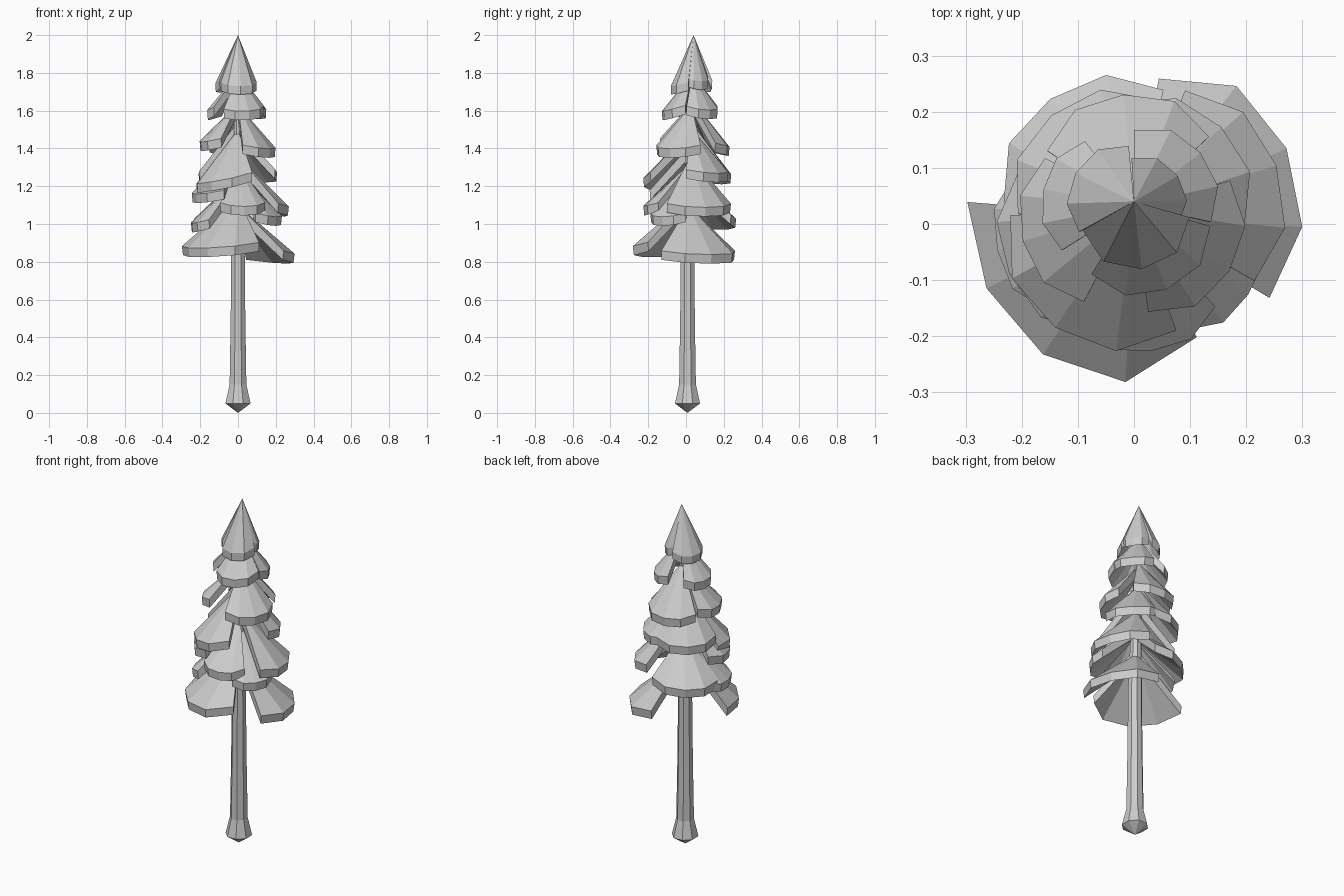
import bpy, bmesh
from math import sin, cos, radians, pi

if "Cube" in bpy.data.objects:
    bpy.data.objects.remove(bpy.data.objects["Cube"])


def axis_y(z):
    # the crown leans slightly towards the back
    return 0.008 + 0.032 * max(0.0, z - 0.9) / 1.1


def finish(name, bm):
    bmesh.ops.recalc_face_normals(bm, faces=bm.faces)
    me = bpy.data.meshes.new(name)
    bm.to_mesh(me)
    bm.free()
    ob = bpy.data.objects.new(name, me)
    bpy.context.collection.objects.link(ob)
    return ob


def trunk():
    # eight-sided trunk with flared foot and pointed ends
    profile = [(0.072, 0.05), (0.048, 0.15), (0.042, 0.5), (0.038, 0.9),
               (0.026, 1.4), (0.015, 1.75)]
    n = 8
    bm = bmesh.new()
    rings = [[bm.verts.new((r * cos(2 * pi * (i + 0.5) / n),
                            axis_y(z) + r * sin(2 * pi * (i + 0.5) / n), z))
              for i in range(n)] for r, z in profile]
    foot = bm.verts.new((0, axis_y(0), 0))
    top = bm.verts.new((0, axis_y(1.85), 1.85))
    for i in range(n):
        j = (i + 1) % n
        bm.faces.new((foot, rings[0][j], rings[0][i]))
        bm.faces.new((top, rings[-1][i], rings[-1][j]))
        for a, b in zip(rings, rings[1:]):
            bm.faces.new((a[i], a[j], b[j], b[i]))
    finish("trunk", bm)


def bough(name, direction, half, radius, z_low, apex, thick=0.05, tilt=0.0,
          start=0.9, end=0.9):
    # fan-shaped slab sloping down from the trunk; start/end scale its corners
    n = 4
    bm = bmesh.new()
    cy = axis_y(apex)
    tip = bm.verts.new((0, cy, apex))
    under = bm.verts.new((0, cy, apex - thick * 1.3))
    upper, lower = [], []
    for i in range(n + 1):
        t = 2 * i / n - 1
        a = radians(direction + half * t)
        r = radius * (start if i == 0 else end if i == n else 1)
        z = z_low + 0.02 * t * t + tilt * t
        x, y = r * cos(a), axis_y(z) + r * sin(a)
        upper.append(bm.verts.new((x, y, z + thick)))
        lower.append(bm.verts.new((x * 0.98, y * 0.98, z)))
    for i in range(n):
        bm.faces.new((tip, upper[i], upper[i + 1]))
        bm.faces.new((under, lower[i + 1], lower[i]))
        bm.faces.new((upper[i], lower[i], lower[i + 1], upper[i + 1]))
    bm.faces.new((tip, under, lower[0], upper[0]))
    bm.faces.new((tip, upper[-1], lower[-1], under))
    finish(name, bm)


trunk()

# direction, half angle, radius, rim height, apex height, tilt, corner scales
BOUGHS = [
    (236, 62, 0.29, 0.825, 1.14, 0.01, 1.03, 0.82),
    (25, 55, 0.30, 0.79, 1.10, 0.0, 0.93, 0.85),
    (125, 48, 0.26, 0.97, 1.25, -0.01),
    (193, 34, 0.25, 0.955, 1.24, 0.0),
    (278, 34, 0.24, 1.045, 1.32, 0.0),
    (326, 31, 0.245, 0.99, 1.27, 0.0),
    (20, 48, 0.27, 1.04, 1.36, 0.0),
    (205, 45, 0.245, 1.11, 1.42, 0.0),
    (235, 55, 0.245, 1.175, 1.50, 0.03),
    (130, 50, 0.23, 1.21, 1.54, 0.0),
    (45, 50, 0.22, 1.22, 1.51, 0.0),
    (328, 50, 0.20, 1.35, 1.63, 0.0),
    (195, 46, 0.205, 1.385, 1.64, 0.0),
    (95, 50, 0.21, 1.36, 1.66, 0.0),
    (292, 55, 0.155, 1.55, 1.80, 0.01),
    (40, 50, 0.155, 1.555, 1.80, 0.0),
    (168, 42, 0.165, 1.55, 1.80, 0.0),
]
for k, (d, h, r, z, a, t, *ends) in enumerate(BOUGHS):
    bough(f"bough_{k + 1:02d}", d, h, r, z, a, 0.048, t, *ends)

# crown at the tip: three steep fans sharing one point
for k, (d, h, r, z) in enumerate([(277, 72, 0.112, 1.685),
                                  (35, 58, 0.095, 1.71),
                                  (150, 55, 0.12, 1.695)]):
    bough(f"crown_{k + 1}", d, h, r, z, 2.0, 0.045)
